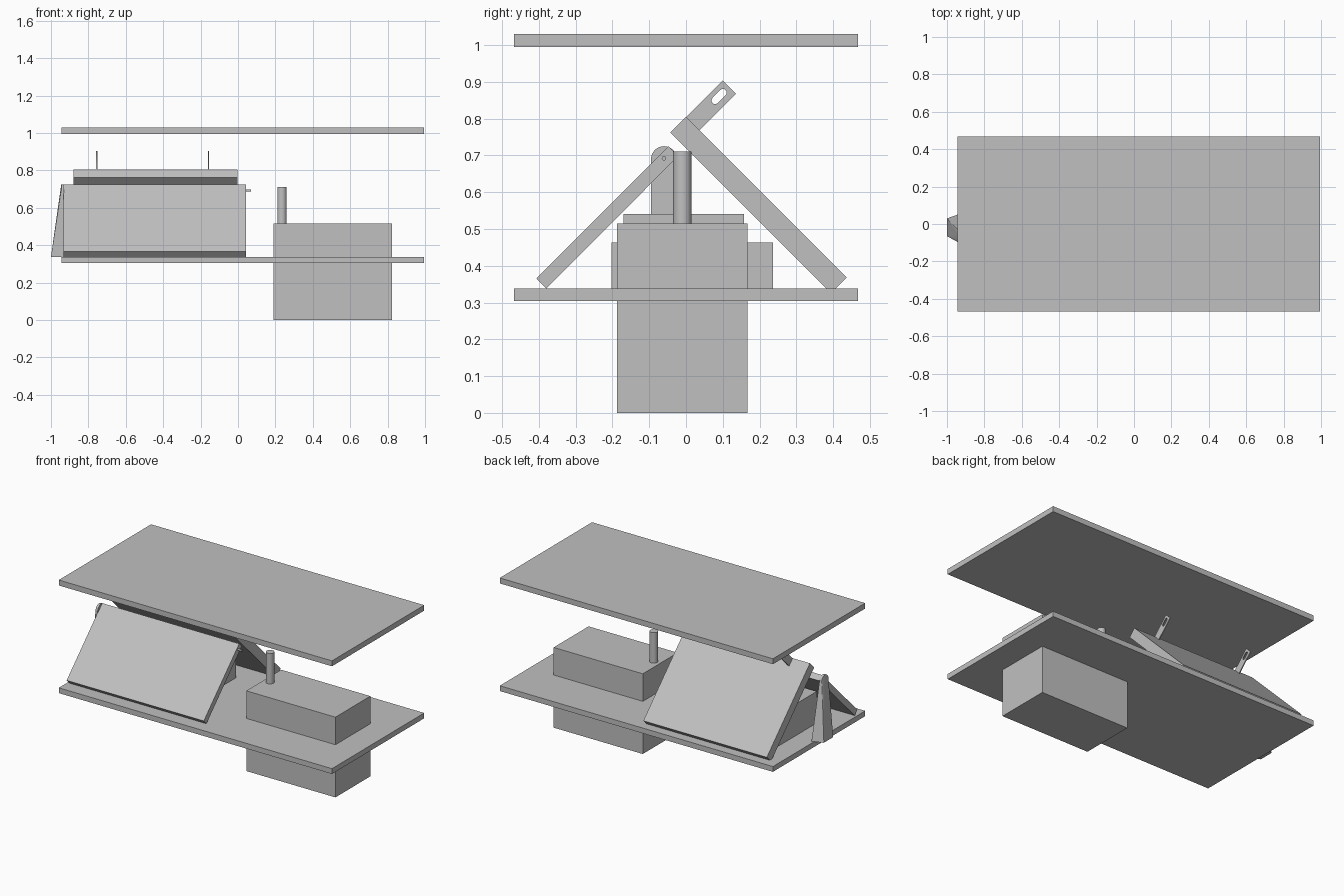
import bpy, bmesh, math

if "Cube" in bpy.data.objects:
    bpy.data.objects.remove(bpy.data.objects["Cube"])

grey = bpy.data.materials.new("plain grey")
grey.diffuse_color = (0.53, 0.53, 0.53, 1)
grey.use_nodes = True
grey.node_tree.nodes["Principled BSDF"].inputs["Base Color"].default_value = grey.diffuse_color


def add_mesh(name, bm):
    bmesh.ops.recalc_face_normals(bm, faces=bm.faces)
    me = bpy.data.meshes.new(name)
    bm.to_mesh(me)
    bm.free()
    me.materials.append(grey)
    ob = bpy.data.objects.new(name, me)
    bpy.context.collection.objects.link(ob)
    return ob


def prism(name, profile, x0, x1):
    """Extrude a (y, z) profile along x."""
    bm = bmesh.new()
    a = [bm.verts.new((x0, y, z)) for y, z in profile]
    b = [bm.verts.new((x1, y, z)) for y, z in profile]
    bm.faces.new(a)
    bm.faces.new(b)
    for i in range(len(a)):
        j = (i + 1) % len(a)
        bm.faces.new((a[i], a[j], b[j], b[i]))
    return add_mesh(name, bm)


def box(name, x0, x1, y0, y1, z0, z1):
    return prism(name, [(y0, z0), (y1, z0), (y1, z1), (y0, z1)], x0, x1)


def cylinder(name, r, depth, loc, rot=(0, 0, 0), sides=32):
    bpy.ops.mesh.primitive_cylinder_add(vertices=sides, radius=r, depth=depth,
                                        location=loc, rotation=rot)
    ob = bpy.context.object
    ob.name = name
    ob.data.materials.append(grey)
    bpy.ops.object.shade_smooth_by_angle()
    return ob


# Base and cover plates
box("base_plate", -0.945, 0.995, -0.468, 0.468, 0.304, 0.338)
box("cover_plate", -0.945, 0.995, -0.468, 0.468, 0.995, 1.03)

# Motor block through the base, with its shaft
box("motor_block", 0.19, 0.823, -0.187, 0.167, 0.0, 0.515)
cylinder("motor_shaft", 0.025, 0.215, (0.235, -0.01, 0.603))

# Stepped block under the sloping panels
box("inner_block_lower", -0.81, -0.18, -0.203, 0.237, 0.33, 0.463)
box("inner_block_upper", -0.81, -0.18, -0.17, 0.158, 0.45, 0.541)

# Sloping panels
prism("front_panel", [(-0.407, 0.366), (-0.38, 0.338),
                      (-0.021, 0.698), (-0.048, 0.725)], -0.932, 0.042)
prism("back_panel", [(0.0, 0.805), (-0.043, 0.762),
                     (0.394, 0.325), (0.437, 0.368)], -0.88, -0.003)

# Hinge pin along the top of the front panel
cylinder("hinge_pin", 0.006, 1.015, (-0.4375, -0.06, 0.692),
         (0, math.pi / 2, 0), 16)

# Tapered hinge support: hull of a wide foot and a round top
bm = bmesh.new()
for x, y in [(-1.0, -0.065), (-1.0, 0.03), (-0.93, 0.055), (-0.93, -0.096)]:
    bm.verts.new((x, y, 0.338))
for i in range(17):
    t = math.pi * i / 16
    for x in (-0.945, -0.93):
        bm.verts.new((x, -0.06 + 0.035 * math.cos(t), 0.69 + 0.035 * math.sin(t)))
bmesh.ops.convex_hull(bm, input=bm.verts)
bmesh.ops.dissolve_limit(bm, angle_limit=0.01, verts=bm.verts, edges=bm.edges)
add_mesh("hinge_support", bm)


# Slotted brackets on the back panel
def slot(cy, cz, half, r):
    pts = []
    for k, start in ((1, -math.pi / 4), (-1, 3 * math.pi / 4)):
        oy, oz = cy + k * half * 0.707, cz + k * half * 0.707
        for i in range(9):
            t = start + math.pi * i / 8
            pts.append((oy + r * math.cos(t), oz + r * math.sin(t)))
    return pts


for n, x in enumerate((-0.755, -0.157)):
    cu = bpy.data.curves.new("slotted_bracket", 'CURVE')
    cu.dimensions = '2D'
    cu.fill_mode = 'BOTH'
    cu.extrude = 0.003
    outline = [(-0.041, 0.763), (-0.004, 0.728), (0.136, 0.868), (0.1, 0.904)]
    for pts in (outline, slot(0.09, 0.86, 0.015, 0.01)):
        sp = cu.splines.new('POLY')
        sp.points.add(len(pts) - 1)
        for p, (y, z) in zip(sp.points, pts):
            p.co = (y, z, 0, 1)
        sp.use_cyclic_u = True
    cu.materials.append(grey)
    ob = bpy.data.objects.new(f"slotted_bracket_{n + 1}", cu)
    ob.location.x = x
    ob.rotation_euler = (math.pi / 2, 0, math.pi / 2)
    bpy.context.collection.objects.link(ob)
    bpy.ops.object.select_all(action='DESELECT')
    ob.select_set(True)
    bpy.context.view_layer.objects.active = ob
    bpy.ops.object.convert(target='MESH')
